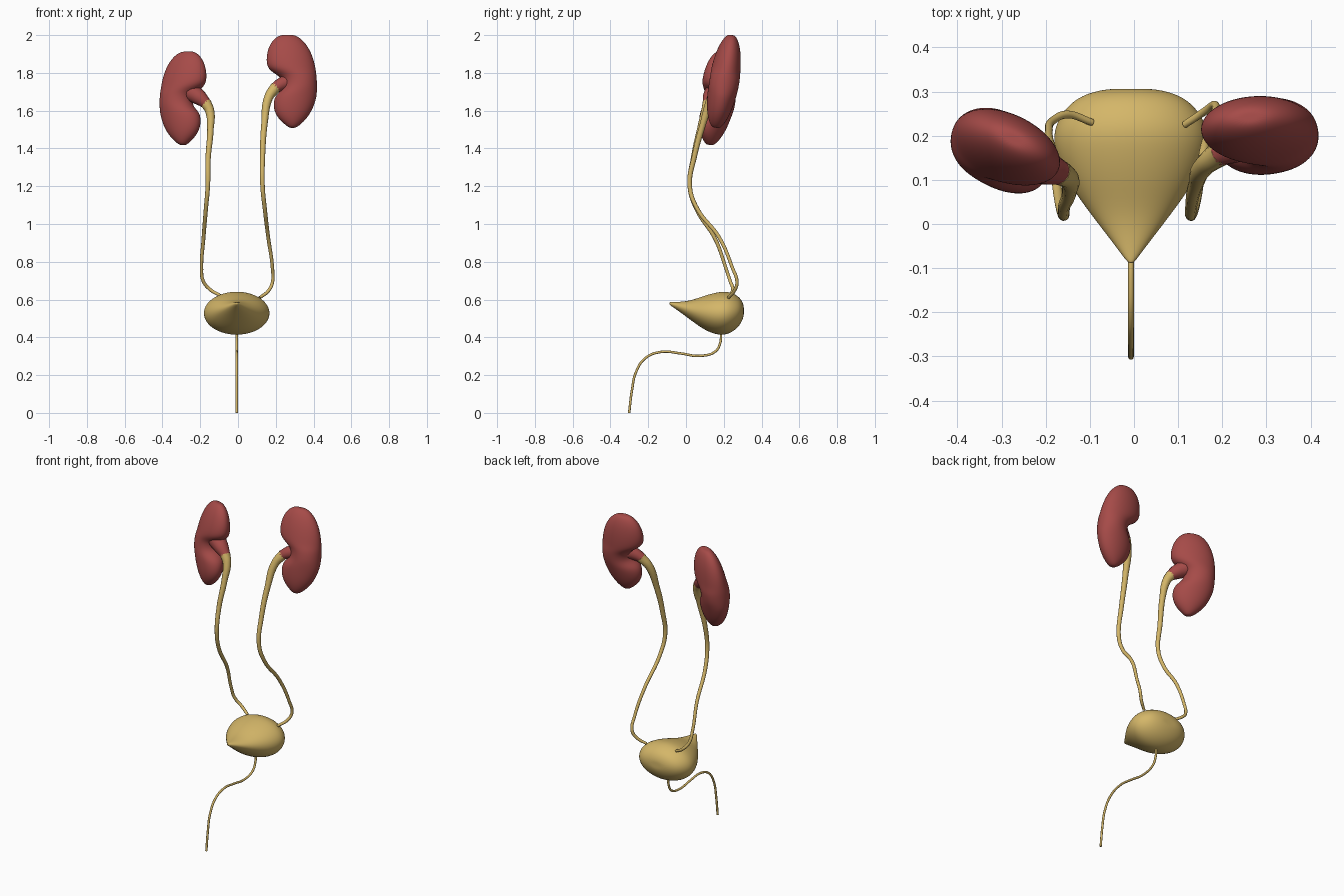
import bpy, bmesh, math
from mathutils import Vector, Euler

cube = bpy.data.objects.get("Cube")
if cube:
    bpy.data.objects.remove(cube, do_unlink=True)


def material(name, rgb):
    m = bpy.data.materials.new(name)
    m.use_nodes = True
    m.diffuse_color = (*rgb, 1)
    m.node_tree.nodes["Principled BSDF"].inputs["Base Color"].default_value = (*rgb, 1)
    return m


red = material("kidney red", (0.38, 0.07, 0.065))
tan = material("bladder tan", (0.66, 0.47, 0.14))


def loft(name, rings, mat):
    """Skin a stack of rings, close both ends and smooth the result."""
    bm = bmesh.new()
    loops = [[bm.verts.new(p) for p in ring] for ring in rings]
    n = len(loops[0])
    for a, b in zip(loops, loops[1:]):
        for i in range(n):
            j = (i + 1) % n
            bm.faces.new((a[i], a[j], b[j], b[i]))
    for loop in (loops[0], loops[-1]):
        centre = sum((v.co for v in loop), Vector()) / n
        tip = bm.verts.new(centre)
        for i in range(n):
            bm.faces.new((loop[i], loop[(i + 1) % n], tip))
    bmesh.ops.recalc_face_normals(bm, faces=bm.faces[:])
    for f in bm.faces:
        f.smooth = True
    mesh = bpy.data.meshes.new(name)
    bm.to_mesh(mesh)
    bm.free()
    mesh.materials.append(mat)
    ob = bpy.data.objects.new(name, mesh)
    bpy.context.collection.objects.link(ob)
    sub = ob.modifiers.new("smooth", "SUBSURF")
    sub.levels = sub.render_levels = 2
    return ob


def tube(name, points, radii, mat):
    """Smooth tapering tube through points."""
    cu = bpy.data.curves.new(name, "CURVE")
    cu.dimensions = "3D"
    cu.bevel_depth = 1
    cu.bevel_resolution = 4
    cu.resolution_u = 8
    cu.use_fill_caps = True
    sp = cu.splines.new("BEZIER")
    sp.bezier_points.add(len(points) - 1)
    for bp, p, r in zip(sp.bezier_points, points, radii):
        bp.co = p
        bp.radius = r
        bp.handle_left_type = bp.handle_right_type = "AUTO"
    cu.materials.append(mat)
    ob = bpy.data.objects.new(name, cu)
    bpy.context.collection.objects.link(ob)
    bpy.ops.object.select_all(action="DESELECT")
    ob.select_set(True)
    bpy.context.view_layer.objects.active = ob
    bpy.ops.object.convert(target="MESH")
    bpy.ops.object.shade_smooth_by_angle(angle=math.radians(50))


SIDES = 24
ANGLES = [2 * math.pi * i / SIDES for i in range(SIDES)]

# Bean outline: height, inner edge, outer edge, about the kidney's own centre
BEAN = [(.249, -.05, .02), (.235, -.08, .05), (.2, -.11, .085), (.15, -.127, .112),
        (.1, -.13, .127), (.065, -.118, .133), (.04, -.08, .136), (.015, -.045, .138),
        (-.03, -.04, .139), (-.06, -.065, .138), (-.09, -.093, .135), (-.15, -.096, .115),
        (-.2, -.07, .082), (-.235, -.03, .045), (-.249, -.01, .022)]


def kidney(name, side, centre, lean, roll, yaw):
    turn = Euler([math.radians(a) for a in (lean, roll, yaw)]).to_matrix()
    rings = []
    for z, inner, outer in BEAN:
        mid, half = (inner + outer) / 2, (outer - inner) / 2
        depth = .08 * (1 - (z / .253) ** 2) ** .45
        rings.append([turn @ Vector((side * (mid + half * math.cos(a)),
                                     depth * math.sin(a), z)) + Vector(centre)
                      for a in ANGLES])
    loft(name, rings, red)


kidney("left_kidney", 1, (.28, .2, 1.755), -10, 0, 4)
kidney("right_kidney", -1, (-.285, .16, 1.665), -8, -4, -27)

# Short red funnels leaving the kidneys
tube("left_renal_pelvis", [(.275, .2, 1.755), (.23, .175, 1.74), (.19, .158, 1.718)],
     [.045, .036, .028], red)
tube("right_renal_pelvis", [(-.25, .15, 1.7), (-.205, .13, 1.67), (-.165, .115, 1.635)],
     [.052, .042, .028], red)

# Ureters run from the funnels to the top of the bladder
URETER_RADII = [.03, .024, .017, .014, .012, .011, .01, .009, .009, .009, .008]
tube("left_ureter",
     [(.2, .163, 1.725), (.162, .135, 1.67), (.14, .09, 1.53), (.13, .045, 1.36),
      (.13, .02, 1.2), (.142, .06, 1.08), (.16, .175, .93), (.182, .245, .77),
      (.182, .27, .69), (.16, .255, .645), (.115, .225, .61)], URETER_RADII, tan)
tube("right_ureter",
     [(-.172, .118, 1.643), (-.15, .105, 1.6), (-.146, .075, 1.5), (-.158, .04, 1.35),
      (-.16, .02, 1.2), (-.17, .055, 1.08), (-.183, .155, .92), (-.193, .21, .77),
      (-.185, .233, .7), (-.15, .248, .655), (-.095, .23, .622)], URETER_RADII, tan)

# Bladder sections from front tip to back: y, half width, bottom, top
MID_X = -.007
BLADDER = [(-.088, .005, .575, .585), (-.08, .013, .567, .587), (-.05, .035, .547, .587),
           (.02, .09, .495, .592), (.1, .149, .435, .623), (.17, .177, .41, .641),
           (.22, .176, .414, .645), (.265, .148, .44, .627), (.292, .112, .475, .603),
           (.306, .06, .51, .57)]
loft("bladder",
     [[(MID_X + w * math.cos(a), y, (lo + hi) / 2 + (hi - lo) / 2 * math.sin(a))
       for a in ANGLES] for y, w, lo, hi in BLADDER], tan)

# Urethra drops from the bladder and curves forward to the ground
URETHRA = [(.186, .43), (.181, .37), (.155, .325), (.07, .302), (-.03, .315), (-.13, .323),
           (-.215, .29), (-.265, .215), (-.286, .12), (-.301, 0)]
tube("urethra", [(MID_X, y, z) for y, z in URETHRA], [.0065] * len(URETHRA), tan)
